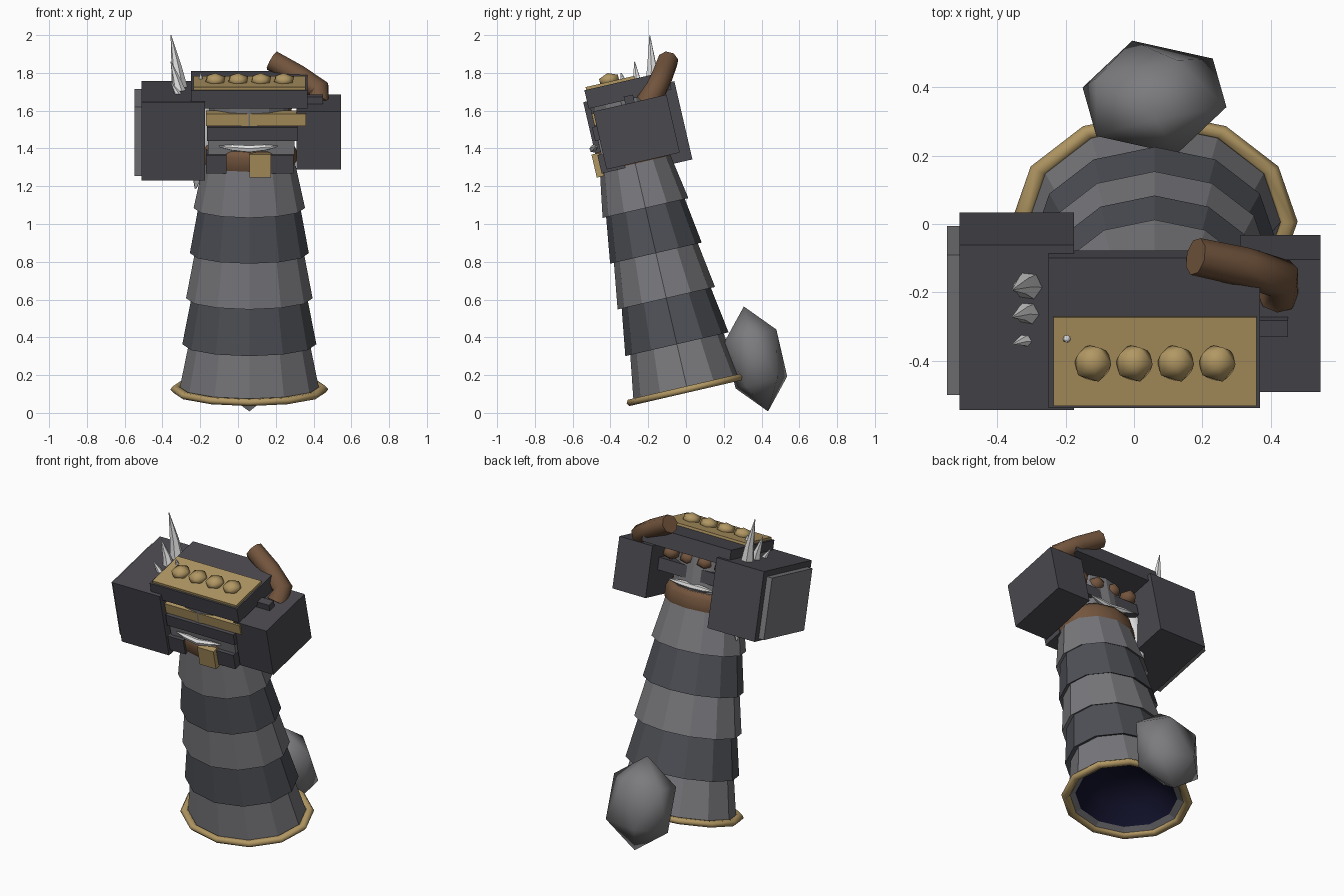
import bpy, bmesh, math
from mathutils import Matrix, Vector

if "Cube" in bpy.data.objects:
    bpy.data.objects.remove(bpy.data.objects["Cube"])

# Everything leans forward: parts are built upright, then tilted about x
TILT = Matrix.Rotation(math.radians(13), 4, 'X')
CX = 0.06   # centre line of the robe


def mat(name, r, g, b):
    m = bpy.data.materials.new(name)
    m.diffuse_color = (r, g, b, 1)
    m.use_nodes = True
    m.node_tree.nodes["Principled BSDF"].inputs["Base Color"].default_value = m.diffuse_color
    return m


LIGHT = mat("light grey", 0.19, 0.19, 0.205)
DARK = mat("dark grey", 0.078, 0.082, 0.095)
IRON = mat("iron", 0.068, 0.065, 0.077)
GOLD = mat("gold", 0.44, 0.31, 0.125)
BROWN = mat("brown leather", 0.17, 0.09, 0.047)
BONE = mat("bone", 0.75, 0.75, 0.75)
NAVY = mat("navy lining", 0.006, 0.006, 0.025)
STONE = mat("stone grey", 0.2, 0.2, 0.21)


def finish(name, bm, mats, smooth=False, tilt=True):
    if tilt:
        bm.transform(TILT)
    bmesh.ops.recalc_face_normals(bm, faces=bm.faces)
    me = bpy.data.meshes.new(name)
    for f in bm.faces:
        f.smooth = smooth
    bm.to_mesh(me)
    bm.free()
    for m in mats:
        me.materials.append(m)
    ob = bpy.data.objects.new(name, me)
    bpy.context.collection.objects.link(ob)
    return ob


def box(name, m, x, y, z):
    bm = bmesh.new()
    c = Vector([(a + b) / 2 for a, b in (x, y, z)])
    s = [b - a for a, b in (x, y, z)]
    bmesh.ops.create_cube(bm, size=1, matrix=Matrix.Translation(c) @ Matrix.Diagonal((*s, 1)))
    return finish(name, bm, [m])


def ball(name, m, c, r):
    bm = bmesh.new()
    bmesh.ops.create_icosphere(bm, subdivisions=1, radius=1,
                               matrix=Matrix.Translation(c) @ Matrix.Diagonal((*r, 1)))
    return finish(name, bm, [m], True)


def lathe(name, mats, rows, cy=0.035, ratio=0.79, n=12, close=False, cap=True, rule=None, smooth=False):
    """Stack of elliptical rings (height, radius) around the robe axis."""
    bm = bmesh.new()
    rings = [[bm.verts.new((CX + r * math.cos(2 * math.pi * i / n),
                            cy + ratio * r * math.sin(2 * math.pi * i / n), z))
              for i in range(n)] for z, r in rows]
    pairs = list(zip(rings, rings[1:])) + ([(rings[-1], rings[0])] if close else [])
    for k, (a, b) in enumerate(pairs):
        for i in range(n):
            f = bm.faces.new((a[i], a[(i + 1) % n], b[(i + 1) % n], b[i]))
            f.material_index = rule(k) if rule else 0
    if cap:
        bm.faces.new(rings[-1])
    return finish(name, bm, mats, smooth)


def tube(name, m, pts, radii, n=8, tilt=True, smooth=True):
    """Tapering tube through points."""
    bm = bmesh.new()
    pts = [Vector(p) for p in pts]
    rings = []
    for i, (p, r) in enumerate(zip(pts, radii)):
        d = (pts[min(i + 1, len(pts) - 1)] - pts[max(i - 1, 0)]).normalized()
        u = d.cross(Vector((0.1, 1, 0.2))).normalized()
        v = d.cross(u)
        rings.append([bm.verts.new(p + r * (u * math.cos(t) + v * math.sin(t)))
                      for t in (2 * math.pi * j / n for j in range(n))])
    for a, b in zip(rings, rings[1:]):
        for j in range(n):
            bm.faces.new((a[j], a[(j + 1) % n], b[(j + 1) % n], b[j]))
    bm.faces.new(rings[0])
    bm.faces.new(rings[-1])
    ob = finish(name, bm, [m], False, tilt)
    if smooth:
        bpy.context.view_layer.objects.active = ob
        ob.select_set(True)
        bpy.ops.object.shade_smooth_by_angle(angle=math.radians(50))
        ob.select_set(False)
    return ob


# Robe: five overlapping tiers, alternating light and dark
bottoms = [(0.12, 0.37), (0.365, 0.355), (0.615, 0.335), (0.86, 0.315), (1.105, 0.295)]
tops = [(0.385, 0.317), (0.635, 0.303), (0.88, 0.285), (1.125, 0.267), (1.36, 0.24)]
rows = [p for pair in zip(bottoms, tops) for p in pair]
lathe("robe", [LIGHT, DARK], rows, rule=lambda k: ((k + 1) // 2) % 2)
lathe("robe_lining", [NAVY], [(0.14, 0.325), (0.24, 0.25), (0.3, 0.12)], smooth=True)
lathe("robe_inner_rim", [LIGHT], [(0.12, 0.37), (0.14, 0.325)], cap=False)

# Gold hem ring
lathe("hem_ring", [GOLD], [(0.12 + 0.02 * math.sin(t), 0.39 + 0.028 * math.cos(t))
                           for t in (2 * math.pi * j / 6 for j in range(6))],
      close=True, cap=False, smooth=True)

# Stone weight hanging behind the hem
ball("stone_weight", STONE, (CX, 0.425, 0.195), (0.235, 0.165, 0.285))

# Waist: leather belt, side plates, buckle
lathe("belt", [BROWN], [(1.33, 0.235), (1.36, 0.25), (1.42, 0.25), (1.45, 0.235)], smooth=True)
box("belt_plate_left", IRON, (-0.17, -0.06), (-0.15, -0.02), (1.335, 1.435))
box("belt_plate_right", IRON, (0.175, 0.295), (-0.15, -0.02), (1.335, 1.435))
box("buckle", GOLD, (0.06, 0.175), (-0.18, -0.14), (1.32, 1.445))

# Chest column with plates front and back
lathe("chest_core", [LIGHT], [(1.44, 0.21), (1.7, 0.21)])
box("chest_grey_plate", LIGHT, (-0.16, 0.3), (-0.13, -0.06), (1.435, 1.51))
box("chest_dark_plate", IRON, (-0.165, 0.315), (-0.145, 0.19), (1.51, 1.585))
box("chest_gold_plate", GOLD, (-0.17, 0.36), (-0.13, -0.05), (1.59, 1.655))

# Bone strips front and back
for side, y in (("front", -0.155), ("back", 0.2)):
    tube("bone_strip_" + side, BONE,
         [(-0.1, y + 0.01, 1.482), (-0.03, y, 1.477), (0.06, y - 0.01, 1.472),
          (0.14, y, 1.477), (0.21, y + 0.01, 1.482)],
         [0.004, 0.017, 0.02, 0.017, 0.004], n=6)

# Roof slab with gold plate and stud row; leather knobs under the back
box("roof_slab", IRON, (-0.25, 0.368), (-0.14, 0.31), (1.685, 1.785))
box("roof_gold_plate", GOLD, (-0.235, 0.358), (-0.13, 0.135), (1.785, 1.8))
for i in range(4):
    x = -0.12 + i * 0.121
    ball("roof_stud_%d" % i, GOLD, (x, 0.0, 1.81), (0.06, 0.06, 0.036))
    ball("leather_knob_%d" % i, BROWN, (x, 0.17, 1.63), (0.055, 0.06, 0.045))

# Shoulder blocks
box("left_shoulder", IRON, (-0.51, -0.175), (-0.16, 0.335), (1.30, 1.725))
box("left_shoulder_plate", LIGHT, (-0.547, -0.51), (-0.122, 0.297), (1.315, 1.69))
box("right_shoulder", IRON, (0.31, 0.545), (-0.12, 0.278), (1.35, 1.665))
box("right_bracket", IRON, (0.35, 0.45), (0.055, 0.105), (1.64, 1.705))

# Spikes on the left shoulder, shrinking towards the front (world positions)
for i, (y, z, top, r) in enumerate([(-0.18, 1.66, 2.0, 0.05), (-0.26, 1.66, 1.86, 0.042),
                                    (-0.34, 1.65, 1.75, 0.028)]):
    tube("shoulder_spike_%d" % i, BONE, [(-0.3, y, z), (-0.325, y, (z + top) / 2), (-0.355, y - 0.012, top)],
         [r, r * 0.55, 0.002], n=6, tilt=False)

# Large bone tusk behind the left shoulder's inner face
tube("tusk", BONE, [(-0.225, 0.08, 1.2), (-0.2, 0.08, 1.36), (-0.185, 0.08, 1.5), (-0.19, 0.075, 1.66), (-0.198, 0.07, 1.83)],
     [0.004, 0.06, 0.09, 0.05, 0.003], n=8)

# Bent leather roll over the right shoulder
tube("leather_roll", BROWN, [(0.18, -0.095, 1.865), (0.32, -0.125, 1.785), (0.43, -0.16, 1.71), (0.42, -0.21, 1.64)],
     [0.056, 0.058, 0.06, 0.06], n=8, tilt=False)
